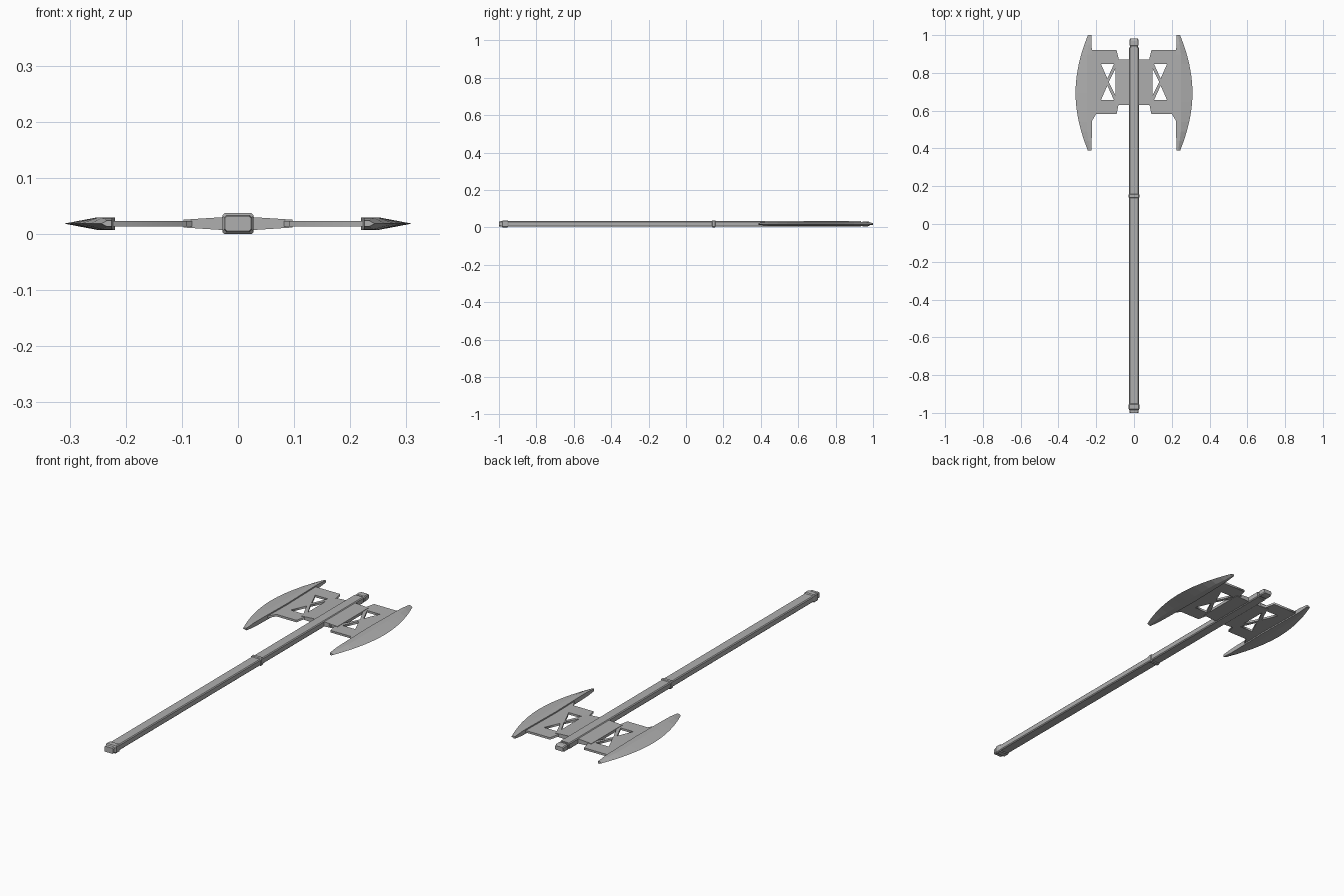
import bpy, bmesh

if "Cube" in bpy.data.objects:
    bpy.data.objects.remove(bpy.data.objects["Cube"])

ZC = 0.0187   # mid-plane height of the whole axe

steel = bpy.data.materials.new("dark_steel")
steel.diffuse_color = (0.43, 0.43, 0.43, 1)
steel.use_nodes = True
steel.node_tree.nodes["Principled BSDF"].inputs["Base Color"].default_value = steel.diffuse_color


def add_object(name, me):
    me.materials.clear()
    me.materials.append(steel)
    ob = bpy.data.objects.new(name, me)
    bpy.context.collection.objects.link(ob)
    return ob


def loft(name, rings):
    """Skin closed rings of equal point count and cap both ends."""
    bm = bmesh.new()
    vs = [[bm.verts.new(p) for p in r] for r in rings]
    n = len(vs[0])
    for a, b in zip(vs, vs[1:]):
        for i in range(n):
            j = (i + 1) % n
            bm.faces.new((a[i], a[j], b[j], b[i]))
    bm.faces.new(vs[0])
    bm.faces.new(vs[-1])
    bmesh.ops.recalc_face_normals(bm, faces=bm.faces)
    me = bpy.data.meshes.new(name)
    bm.to_mesh(me)
    bm.free()
    return add_object(name, me)


def bar(name, stations, c=0.004):
    """Chamfered bar along y from (y, half width, half height) stations."""
    def ring(y, w, h):
        pts = [(w - c, -h), (w, c - h), (w, h - c), (w - c, h),
               (c - w, h), (-w, h - c), (-w, c - h), (c - w, -h)]
        return [(x, y, ZC + z) for x, z in pts]
    return loft(name, [ring(*s) for s in stations])


def plate(name, outline, holes, half):
    """Flat plate with cut-outs, from a filled 2D curve."""
    cu = bpy.data.curves.new(name, 'CURVE')
    cu.dimensions = '2D'
    cu.fill_mode = 'BOTH'
    cu.extrude = half
    for pts in [outline] + holes:
        sp = cu.splines.new('POLY')
        sp.points.add(len(pts) - 1)
        for p, (x, y) in zip(sp.points, pts):
            p.co = (x, y, 0, 1)
        sp.use_cyclic_u = True
    tmp = bpy.data.objects.new(name + "_curve", cu)
    bpy.context.collection.objects.link(tmp)
    bpy.context.view_layer.update()
    dg = bpy.context.evaluated_depsgraph_get()
    me = bpy.data.meshes.new_from_object(tmp.evaluated_get(dg))
    bpy.data.objects.remove(tmp)
    add_object(name, me).location.z = ZC


# shaft, collars and end caps
bar("shaft", [(-0.96, 0.0255, 0.015), (0.935, 0.0255, 0.015)])
bar("pommel", [(-1.0, 0.0235, 0.0135), (-0.985, 0.0245, 0.0145),
               (-0.98, 0.028, 0.0187), (-0.955, 0.028, 0.0187),
               (-0.95, 0.0255, 0.015)])
bar("grip_collar", [(0.138, 0.0255, 0.015), (0.141, 0.028, 0.0187),
                    (0.155, 0.028, 0.0187), (0.158, 0.0255, 0.015)])
bar("top_neck", [(0.93, 0.02, 0.010), (0.95, 0.02, 0.010)], 0.003)
bar("top_cap", [(0.942, 0.021, 0.011), (0.946, 0.0245, 0.014),
                (0.968, 0.0245, 0.014), (0.982, 0.021, 0.010)])

# hub wedge, thickest at the shaft
loft("hub", [[(x, 0.63, ZC - h), (x, 0.87, ZC - h), (x, 0.87, ZC + h), (x, 0.63, ZC + h)]
             for x, h in ((-0.097, 0.007), (-0.026, 0.0115), (0.026, 0.0115), (0.097, 0.007))])

CY = 0.694   # blade centre along the shaft
for side, s in (("left", -1), ("right", 1)):
    # pierced web between hub and blade
    outline = [(0.05, 0.63), (0.082, 0.63), (0.092, 0.583), (0.2, 0.583), (0.226, 0.54),
               (0.24, 0.54), (0.24, 0.92), (0.092, 0.92), (0.08, 0.87), (0.05, 0.87)]
    holes = [[(0.106, 0.847), (0.175, 0.847), (0.141, 0.77)],
             [(0.106, 0.656), (0.175, 0.656), (0.141, 0.733)],
             [(0.096, 0.827), (0.096, 0.676), (0.134, 0.752)]]
    plate(side + "_web", [(s * x, y) for x, y in outline],
          [[(s * x, y) for x, y in h] for h in holes], 0.005)

    # crescent blade: flat back, ridge, then sharp curved edge
    rings = []
    N = 12
    for i in range(N + 1):
        t = 2 * i / N - 1
        back = 0.219 + 0.006 * abs(t)
        edge = 0.31 - 0.066 * abs(t) ** 1.9
        ridge = min(0.25, back + 0.45 * (edge - back))
        h = 0.0113 - 0.006 * max(0, abs(t) - 0.8) / 0.2
        rings.append([(s * x, CY + 0.306 * t, ZC + z) for x, z in
                      ((back, -h), (ridge, -h), (edge, 0), (ridge, h), (back, h))])
    loft(side + "_blade", rings)
